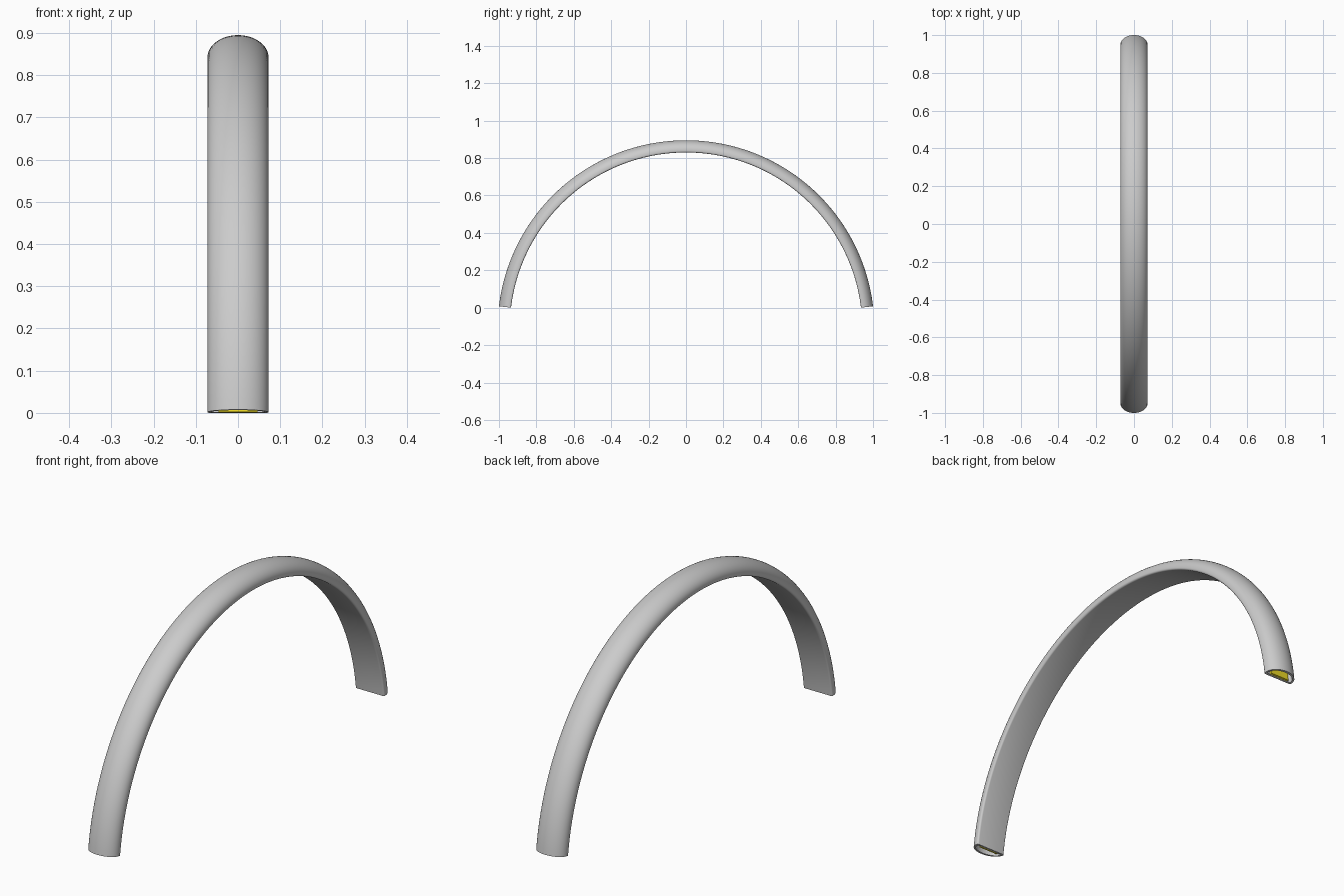
import bpy, bmesh, math

if "Cube" in bpy.data.objects:
    bpy.data.objects.remove(bpy.data.objects["Cube"])

R, A = 1.0073, 0.1195          # outer radius, angle of the arch ends above the horizontal
T, W = 0.065, 0.0725           # tube depth and half width
CZ = -(R - T) * math.sin(A)    # arch centre height
SEG = 128


def d_profile(w, low, high, side, corner, n=28):
    """Closed D section: points (x, height above the flat underside)."""
    pts = []
    for k in range(n + 1):
        t = math.pi * k / n
        pts.append((w * math.cos(t), side + (high - side) * math.sin(t)))
    for cx, start in ((-w + corner, math.pi), (w - corner, 1.5 * math.pi)):
        for k in range(5):
            t = start + math.pi / 2 * k / 4
            pts.append((cx + corner * math.cos(t), low + corner + corner * math.sin(t)))
    return pts


def sweep(name, loops, color=None):
    """Sweep section loops along the arch; two loops make a hollow tube, one a solid."""
    bm = bmesh.new()
    grids = []
    for loop in loops:
        rings = []
        for i in range(SEG + 1):
            a = A + (math.pi - 2 * A) * i / SEG
            rings.append([bm.verts.new((x, (R - T + h) * math.cos(a),
                                        CZ + (R - T + h) * math.sin(a))) for x, h in loop])
        n = len(loop)
        for r, s in zip(rings, rings[1:]):
            for k in range(n):
                bm.faces.new((r[k], r[(k + 1) % n], s[(k + 1) % n], s[k]))
        grids.append(rings)
    for end in (0, -1):
        if len(grids) == 1:
            bm.faces.new(grids[0][end])
        else:
            o, q = grids[0][end], grids[1][end]
            for k in range(len(o)):
                j = (k + 1) % len(o)
                bm.faces.new((o[k], o[j], q[j], q[k]))
    bmesh.ops.recalc_face_normals(bm, faces=bm.faces)
    me = bpy.data.meshes.new(name)
    bm.to_mesh(me)
    bm.free()
    ob = bpy.data.objects.new(name, me)
    bpy.context.collection.objects.link(ob)
    if color:
        mat = bpy.data.materials.new(name)
        mat.diffuse_color = color
        mat.use_nodes = True
        mat.node_tree.nodes["Principled BSDF"].inputs["Base Color"].default_value = mat.diffuse_color
        me.materials.append(mat)
    bpy.ops.object.select_all(action='DESELECT')
    ob.select_set(True)
    bpy.context.view_layer.objects.active = ob
    bpy.ops.object.shade_smooth_by_angle(angle=math.radians(35))
    return ob


# hollow D-shaped arch
wall = 0.010
sweep("arch_tube", [d_profile(W, 0, T, 0.012, 0.008),
                    d_profile(W - wall, wall, T - wall, 0.016, 0.004)])

# yellow strip lying on the inner flat wall
s, lo, hi = 0.046, wall + 0.0005, wall + 0.010
sweep("light_strip", [[(-s, lo), (s, lo), (s, hi), (-s, hi)]], (0.85, 0.7, 0.02, 1))
